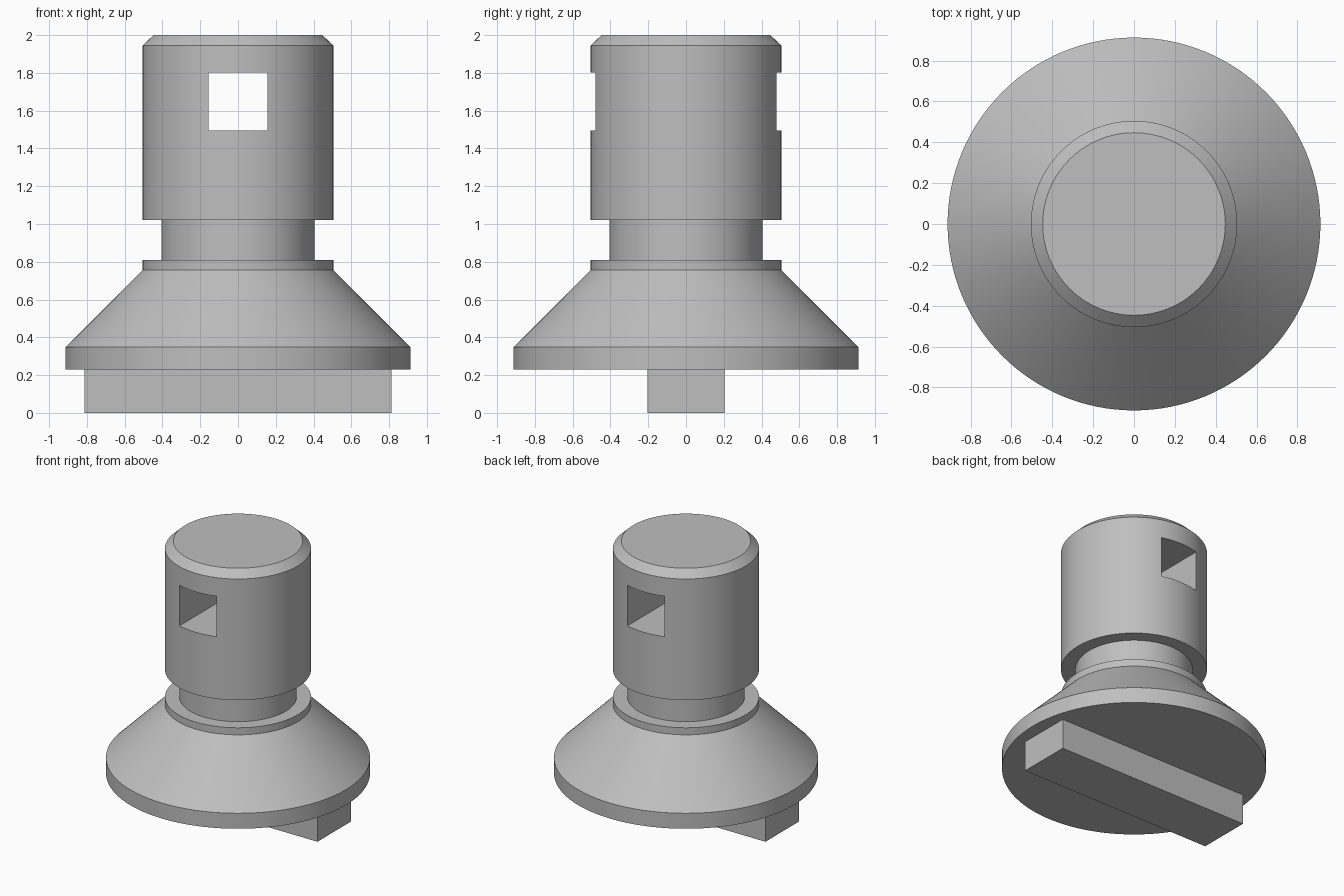
import bpy, bmesh, math

if "Cube" in bpy.data.objects:
    bpy.data.objects.remove(bpy.data.objects["Cube"])

SEGMENTS = 128

grey = bpy.data.materials.new("plain_grey")
grey.diffuse_color = (0.52, 0.52, 0.52, 1)
grey.use_nodes = True
grey.node_tree.nodes["Principled BSDF"].inputs["Base Color"].default_value = grey.diffuse_color


def add_object(name, bm):
    bmesh.ops.recalc_face_normals(bm, faces=bm.faces)
    mesh = bpy.data.meshes.new(name)
    bm.to_mesh(mesh)
    bm.free()
    mesh.materials.append(grey)
    obj = bpy.data.objects.new(name, mesh)
    bpy.context.collection.objects.link(obj)
    return obj


def lathe(name, profile):
    """Solid of revolution from (radius, height) pairs, capped at both ends."""
    bm = bmesh.new()
    rings = []
    for r, z in profile:
        rings.append([bm.verts.new((r * math.cos(a), r * math.sin(a), z))
                      for a in (2 * math.pi * i / SEGMENTS for i in range(SEGMENTS))])
    for low, high in zip(rings, rings[1:]):
        for i in range(SEGMENTS):
            j = (i + 1) % SEGMENTS
            bm.faces.new((low[i], low[j], high[j], high[i]))
    bm.faces.new(rings[0])
    bm.faces.new(rings[-1])
    return add_object(name, bm)


def box(name, low, high):
    bm = bmesh.new()
    bmesh.ops.create_cube(bm, size=1)
    for v in bm.verts:
        v.co = [a + (c + 0.5) * (b - a) for a, b, c in zip(low, high, v.co)]
    return add_object(name, bm)


# Turned body: flange, cone, collar, neck and chamfered head
body = lathe("turned_body", [
    (0.913, 0.23), (0.913, 0.348), (0.505, 0.756), (0.505, 0.81),
    (0.405, 0.81), (0.405, 1.02), (0.505, 1.02), (0.505, 1.945), (0.447, 2.0)])

# Square hole straight through the head, front to back
cutter = box("hole_cutter", (-0.156, -1, 1.495), (0.156, 1, 1.803))
cutter.hide_render = True
cutter.hide_set(True)
hole = body.modifiers.new("square_hole", 'BOOLEAN')
hole.operation = 'DIFFERENCE'
hole.solver = 'EXACT'
hole.object = cutter
bpy.context.view_layer.objects.active = body
body.select_set(True)
bpy.ops.object.modifier_apply(modifier=hole.name)
bpy.ops.object.shade_smooth_by_angle(angle=math.radians(30))
bpy.data.objects.remove(cutter)

# Drive bar across the underside
box("drive_bar", (-0.813, -0.203, 0), (0.813, 0.203, 0.23))
